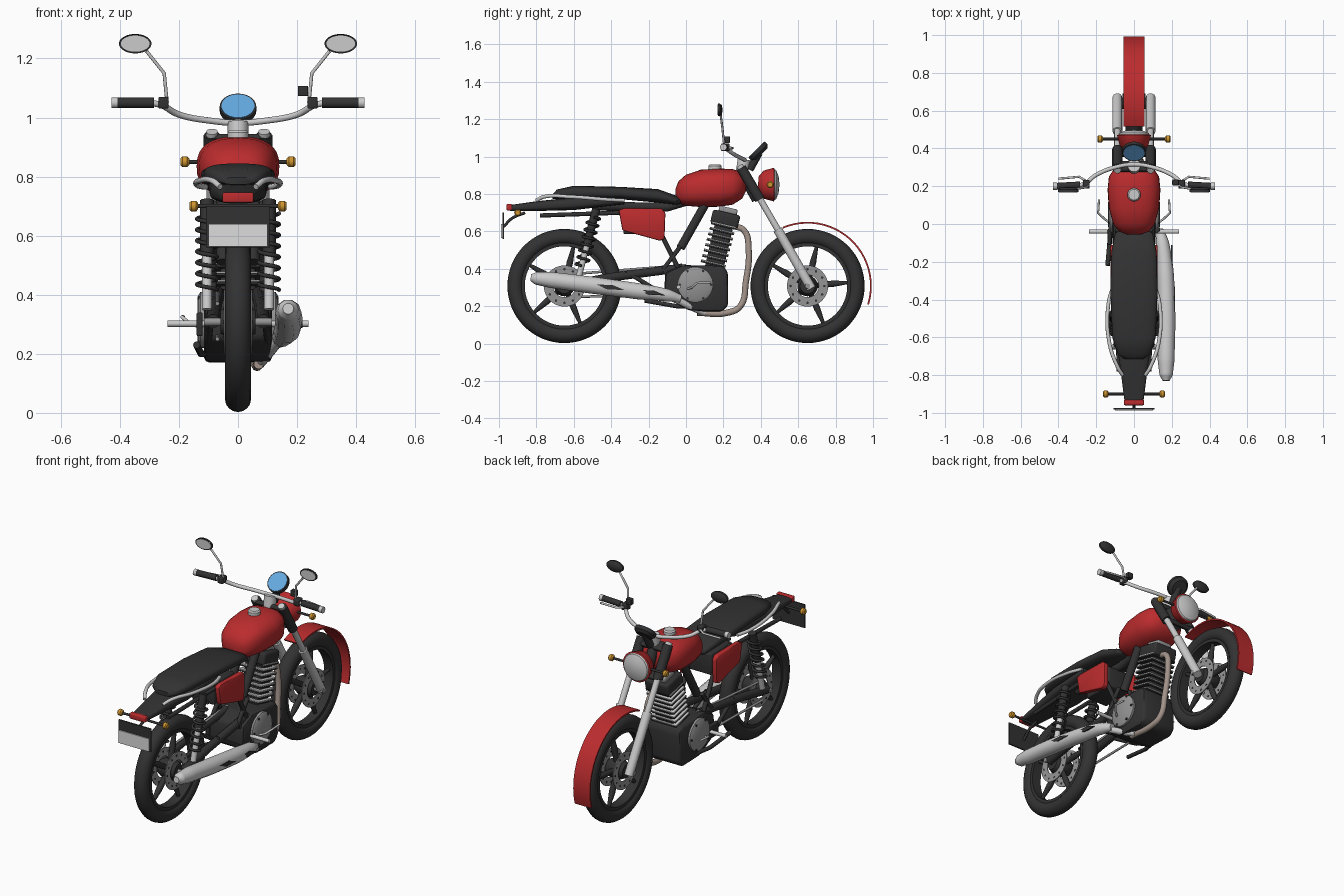
import bpy, bmesh, math
from math import sin, cos, pi, radians
from mathutils import Vector, Matrix

if "Cube" in bpy.data.objects:
    bpy.data.objects.remove(bpy.data.objects["Cube"])


def material(name, r, g, b):
    m = bpy.data.materials.new(name)
    m.use_nodes = True
    m.diffuse_color = (r, g, b, 1)
    m.node_tree.nodes["Principled BSDF"].inputs["Base Color"].default_value = (r, g, b, 1)
    return m


BLACK = material("black", .032, .032, .032)
RED = material("red", .5, .025, .027)
SILVER = material("silver", .6, .6, .6)
GREY = material("steel grey", .3, .3, .3)
ORANGE = material("amber", .62, .3, .03)
BLUE = material("dial blue", .13, .4, .75)
WHITE = material("white", .72, .72, .72)
BROWN = material("header brown", .36, .29, .25)


def finish(name, mesh, mat, angle=40):
    ob = bpy.data.objects.new(name, mesh)
    bpy.context.collection.objects.link(ob)
    mesh.materials.clear()
    mesh.materials.append(mat)
    bpy.ops.object.select_all(action='DESELECT')
    ob.select_set(True)
    bpy.context.view_layer.objects.active = ob
    bpy.ops.object.shade_smooth_by_angle(angle=radians(angle))
    return ob


def from_bm(name, bm, mat, matrix=None):
    bmesh.ops.remove_doubles(bm, verts=bm.verts, dist=1e-5)
    bmesh.ops.recalc_face_normals(bm, faces=bm.faces)
    if matrix:
        bm.transform(matrix)
    mesh = bpy.data.meshes.new(name)
    bm.to_mesh(mesh)
    bm.free()
    return finish(name, mesh, mat)


def tube(name, pts, r, mat, smooth=False, radii=None):
    """Round pipe along points, optionally smoothed or tapered."""
    cu = bpy.data.curves.new(name, 'CURVE')
    cu.dimensions = '3D'
    cu.bevel_depth, cu.bevel_resolution, cu.use_fill_caps = r, 3, True
    sp = cu.splines.new('BEZIER' if smooth else 'POLY')
    seq = sp.bezier_points if smooth else sp.points
    seq.add(len(pts) - 1)
    for i, (p, q) in enumerate(zip(seq, pts)):
        if smooth:
            p.co = q
            p.handle_left_type = p.handle_right_type = 'AUTO'
        else:
            p.co = (*q, 1)
        p.radius = radii[i] if radii else 1
    sp.resolution_u = 8
    tmp = bpy.data.objects.new("tmp", cu)
    bpy.context.collection.objects.link(tmp)
    dg = bpy.context.evaluated_depsgraph_get()
    mesh = bpy.data.meshes.new_from_object(tmp.evaluated_get(dg))
    bpy.data.objects.remove(tmp)
    return finish(name, mesh, mat)


def pair(name, pts, r, mat, smooth=False, radii=None):
    for side, s in (("left", 1), ("right", -1)):
        tube(f"{side}_{name}", [(s * x, y, z) for x, y, z in pts], r, mat, smooth, radii)


def box(name, centre, size, mat, bevel=0, tilt=0):
    bm = bmesh.new()
    bmesh.ops.create_cube(bm, size=1, matrix=Matrix.Diagonal((*size, 1)))
    if bevel:
        bmesh.ops.bevel(bm, geom=bm.edges[:], offset=bevel, segments=3, profile=.5, affect='EDGES')
    return from_bm(name, bm, mat, Matrix.Translation(centre) @ Matrix.Rotation(tilt, 4, 'X'))


def lathe(name, profile, centre, axis, mat, closed=False, scale=(1, 1, 1), steps=40):
    """Spin (radius, height) points about an axis."""
    bm = bmesh.new()
    rings = [[bm.verts.new((r * cos(2 * pi * i / steps), r * sin(2 * pi * i / steps), h))
              for i in range(steps)] for r, h in profile]
    bm.verts.ensure_lookup_table()
    for a, b in zip(rings, rings[1:] + (rings[:1] if closed else [])) :
        for i in range(steps):
            j = (i + 1) % steps
            bm.faces.new((a[i], a[j], b[j], b[i]))
    rot = Vector(axis).to_track_quat('Z', 'Y').to_matrix().to_4x4()
    return from_bm(name, bm, mat, Matrix.Translation(centre) @ Matrix.Diagonal((*scale, 1)) @ rot)


def loft(name, sections, mat, power=.8, n=32):
    """Skin rounded sections (y, centre z, half width, half height)."""
    bm = bmesh.new()
    f = lambda v: math.copysign(abs(v) ** power, v)
    rings = [[bm.verts.new((w * f(cos(2 * pi * i / n)), y, z + h * f(sin(2 * pi * i / n))))
              for i in range(n)] for y, z, w, h in sections]
    for a, b in zip(rings, rings[1:]):
        for i in range(n):
            bm.faces.new((a[i], a[i - 1], b[i - 1], b[i]))
    bm.faces.new(rings[0])
    bm.faces.new(rings[-1])
    return from_bm(name, bm, mat)


def prism(name, outline, x0, x1, mat, bevel=0):
    """Extrude a side outline of (y, z) points across x."""
    bm = bmesh.new()
    face = bm.faces.new([bm.verts.new((x0, y, z)) for y, z in outline])
    top = bmesh.ops.extrude_face_region(bm, geom=[face])["geom"]
    bmesh.ops.translate(bm, vec=(x1 - x0, 0, 0), verts=[v for v in top if isinstance(v, bmesh.types.BMVert)])
    if bevel:
        bmesh.ops.bevel(bm, geom=bm.edges[:], offset=bevel, segments=2, profile=.5, affect='EDGES')
    return from_bm(name, bm, mat)


# Wheels
X = (1, 0, 0)
for end, wy in (("rear", -.65), ("front", .65)):
    c = (0, wy, .308)
    lathe(end + "_tyre", [(.262 + .043 * cos(t), .044 * sin(t)) for t in [2 * pi * i / 16 for i in range(16)]],
          c, X, BLACK, True, steps=64)
    lathe(end + "_rim", [(.212, -.03), (.232, -.03), (.232, .03), (.212, .03)], c, X, BLACK, True, steps=64)
    lathe(end + "_hub", [(0, -.06), (.04, -.06), (.055, -.03), (.055, .03), (.04, .06), (0, .06)], c, X, BLACK)
    tube(end + "_axle", [(-.115, wy, .308), (.115, wy, .308)], .014, GREY)
    for k in range(5):
        a = radians(5 + 72 * k)
        tube(f"{end}_spoke_{k}", [(0, wy + d * cos(a), .308 + d * sin(a)) for d in (.04, .13, .22)],
             .018, BLACK, radii=(.8, 1, .5))
    for side, s in (("left", 1), ("right", -1)):
        x = s * .045
        lathe(f"{end}_{side}_disc", [(.06, x - .003), (.11, x - .003), (.11, x + .003), (.06, x + .003)], c, X, GREY, True)
        for k in range(12):
            a = k * pi / 6
            lathe(f"{end}_{side}_disc_hole_{k}", [(0, -.004), (.007, -.004), (.007, .004), (0, .004)],
                  (x, wy + .09 * cos(a), .308 + .09 * sin(a)), X, BLACK, steps=8)

# Front mudguard
arc = [radians(-17 + 130 * i / 24) for i in range(25)]
prism("front_mudguard", [(.65 + .343 * cos(a), .308 + .343 * sin(a)) for a in arc] +
      [(.65 + .334 * cos(a), .308 + .334 * sin(a)) for a in reversed(arc)], -.055, .055, RED)

# Front fork
pair("fork_upper_cover", [(.088, .295, .94), (.088, .395, .77)], .028, BLACK)
pair("fork_tube", [(.088, .38, .8), (.088, .52, .56)], .018, SILVER)
pair("fork_slider", [(.088, .49, .61), (.088, .67, .295)], .026, SILVER)
pair("fork_cap", [(.088, .285, .952), (.088, .298, .93)], .02, SILVER)
tube("steering_head", [(0, .29, .93), (0, .38, .77)], .03, BLACK)
for n, y, z in (("upper", .305, .922), ("lower", .385, .785)):
    box(n + "_fork_clamp", (0, y, z), (.2, .06, .025), BLACK, .008, radians(-30))
tube("handlebar_clamp", [(0, .3, .92), (0, .31, .985)], .035, SILVER)

# Headlamp and instrument
lathe("headlamp_bowl", [(0, 0), (.045, .004), (.075, .03), (.09, .085), (.082, .088)], (0, .385, .85), (0, 1, 0), RED)
lathe("headlamp_lens", [(.084, .083), (.078, .097), (.045, .11), (0, .115)], (0, .385, .85), (0, 1, 0), SILVER)
tilt = Vector((0, -.7, .7))
dial = Vector((0, .385, 1.03))
lathe("dial_case", [(0, -.025), (.045, -.025), (.062, -.01), (.062, .01), (0, .01)], dial, tilt, BLACK)
lathe("dial_face", [(0, .013), (.056, .013), (.056, .009)], dial, tilt, BLUE)
tube("dial_stand", [(0, .34, .93), (0, .39, 1.02)], .022, BLACK)

# Handlebar, grips, levers and mirrors
bar = [(.425, .2, 1.05), (.27, .21, 1.045), (.2, .26, 1.01), (.1, .3, .99), (0, .315, .982)]
tube("handlebar", bar + [(-x, y, z) for x, y, z in bar[-2::-1]], .011, SILVER, True)
pair("grip", [(.285, .207, 1.05), (.41, .2, 1.05)], .018, BLACK)
pair("bar_end", [(.408, .2, 1.05), (.428, .2, 1.05)], .019, SILVER)
pair("lever", [(.25, .225, 1.05), (.29, .25, 1.045), (.4, .24, 1.04)], .006, SILVER)
pair("mirror_stem", [(.24, .205, 1.05), (.25, .195, 1.15), (.31, .185, 1.225)], .006, SILVER)
for side, s in (("left", 1), ("right", -1)):
    box(side + "_switch_block", (s * .252, .21, 1.05), (.035, .045, .04), BLACK, .006)
    lathe(side + "_mirror_shell", [(.055, -.008), (.055, .004), (.04, .014), (0, .018)],
          (s * .348, .178, 1.25), (0, 1, 0), BLACK, scale=(1, 1, .6))
    lathe(side + "_mirror_glass", [(0, .01), (.05, .01), (.05, .005)],
          (s * .348, .178, 1.25), (0, -1, 0), SILVER, scale=(1, 1, .58))
box("brake_reservoir", (.22, .22, 1.09), (.035, .03, .035), BLACK, .004)

# Fuel tank, seat and tail
loft("fuel_tank", [(-.055, .80, .035, .03), (-.04, .81, .08, .058), (0, .82, .11, .083), (.08, .83, .132, .1),
                   (.18, .834, .14, .102), (.25, .838, .133, .095), (.3, .845, .1, .07), (.32, .85, .05, .035)], RED)
lathe("fuel_cap", [(0, .028), (.028, .028), (.035, .02), (.035, 0)], (0, .155, .93), (0, 0, 1), SILVER)
loft("seat", [(-.715, .785, .05, .012), (-.69, .798, .085, .026), (-.6, .808, .115, .036), (-.35, .805, .125, .033),
              (-.15, .79, .12, .036), (-.05, .766, .1, .024), (-.03, .76, .07, .012)], BLACK, .7)
loft("tail", [(-.94, .725, .05, .016), (-.8, .735, .068, .026), (-.6, .748, .095, .034), (-.33, .765, .1, .02)], BLACK, .6)
box("tail_lamp", (0, -.945, .729), (.105, .03, .034), RED, .006)
pair("grab_rail", [(.06, -.8, .765), (.085, -.76, .785), (.132, -.62, .785), (.135, -.42, .77), (.11, -.33, .765)],
     .01, SILVER, True)
pair("tail_frame_rail", [(.08, -.78, .685), (.09, -.35, .70)], .012, BLACK)

# Turn signals and number plate
for end, y, z, x in (("rear", -.9, .7, .15), ("front", .45, .85, .18)):
    tube(end + "_signal_stalk", [(-x, y, z), (x, y, z)], .007, BLACK)
    pair(end + "_signal", [(x - .015, y, z), (x - .008, y, z), (x + .008, y, z), (x + .014, y, z)],
         .019, ORANGE, radii=(.6, 1, 1, .7))
box("plate_holder", (0, -.978, .63), (.215, .008, .14), BLACK)
box("number_plate", (0, -.984, .602), (.2, .008, .076), WHITE)
tube("plate_bracket", [(0, -.975, .625), (0, -.93, .67), (0, -.86, .7)], .008, BLACK, True)

# Frame, side panels and swingarm
tube("backbone", [(0, .33, .86), (0, .1, .79), (0, -.1, .73), (0, -.5, .735)], .025, BLACK)
pair("main_tube", [(.05, .1, .74), (.05, -.03, .51)], .024, BLACK)
pair("seat_tube", [(.085, -.3, .71), (.085, -.14, .6), (.085, -.04, .4)], .013, BLACK)
pair("brace_tube", [(.085, -.03, .52), (.085, -.12, .4), (.085, -.03, .25)], .013, BLACK)
pair("swingarm", [(.085, -.65, .31), (.08, -.4, .355), (.07, -.02, .405)], .024, BLACK)
pair("lower_cradle", [(.085, -.32, .385), (.1, -.1, .25), (.09, .05, .19)], .012, BLACK)
box("airbox", (0, -.235, .65), (.15, .2, .13), BLACK, .01)
for side, s in (("left", 1), ("right", -1)):
    prism(side + "_side_panel", [(-.36, .715), (-.33, .725), (-.13, .722), (-.11, .7), (-.115, .56), (-.14, .55), (-.34, .605)],
          s * .095, s * .125, RED, .007)
    tube(side + "_chain_run", [(-.07, -.63, .31 + s * .06), (-.07, 0, .34 + s * .08)], .007, GREY)

# Rear suspension
top, low = Vector((0, -.48, .72)), Vector((0, -.575, .35))
for side, s in (("left", .105), ("right", -.105)):
    at = lambda t: top.lerp(low, t) + Vector((s, 0, 0))
    tube(side + "_shock_body", [at(0), at(.5)], .023, BLACK)
    tube(side + "_shock_rod", [at(.45), at(1)], .017, SILVER)
    tube(side + "_shock_spring", [at(.12 + .7 * i / 98) + Vector((.034 * cos(i * pi / 7), .034 * sin(i * pi / 7), 0))
                                  for i in range(99)], .007, BLACK)

# Engine
prism("crankcase", [(-.12, .25), (-.11, .38), (-.02, .42), (.2, .415), (.225, .38), (.225, .2), (.19, .17), (.02, .175)],
      -.115, .115, BLACK, .018)
for side, s in (("left", 1), ("right", -1)):
    lathe(side + "_engine_cover", [(.095, 0), (.095, .015), (.08, .024), (0, .026)], (s * .112, .05, .315), (s, 0, 0), GREY)
    for k in range(6):
        a = k * pi / 3
        lathe(f"{side}_cover_bolt_{k}", [(0, .025), (.007, .025), (.007, 0)],
              (s * .112, .05 + .084 * cos(a), .315 + .084 * sin(a)), (s, 0, 0), BLACK, steps=8)
lean = math.atan2(.07, .3)
box("cylinder", (0, .175, .51), (.12, .1, .24), BLACK, .01, -lean)
for k in range(8):
    y, z = .145 + .0078 * k, .425 + .029 * k
    box(f"fin_{k}", (0, y, z), (.165, .135, .009), BLACK, .002, -lean)
    box(f"fin_top_{k}", (0, y + .002, z + .007), (.165, .135, .007), SILVER, .002, -lean)
box("cylinder_head", (0, .21, .665), (.16, .15, .075), BLACK, .015, -lean)
box("rocker_cover", (0, .225, .71), (.1, .1, .035), GREY, .01, -lean)

# Exhaust
tube("exhaust_header", [(.02, .25, .63), (.02, .31, .605), (.03, .335, .5), (.04, .32, .33), (.05, .29, .2),
                        (.06, .22, .165), (.07, .06, .165)], .017, BROWN, True)
tube("exhaust_link", [(.07, .1, .165), (.1, .02, .2), (.14, -.08, .25)], .019, SILVER, True)
tube("muffler", [(.135, -.03, .24), (.15, -.1, .258), (.165, -.25, .279), (.172, -.5, .312), (.17, -.72, .34),
                 (.17, -.8, .349), (.17, -.83, .353)], .047, SILVER, True, (.45, .75, .95, 1, .95, .75, .4))
for k, y in enumerate((-.18, -.4)):
    z = .27 + (-.18 - y) * .132
    x = .2 if k == 0 else .213
    prism(f"muffler_slot_{k}", [(y + .07, z - .012), (y + .01, z + .013), (y - .08, z + .018), (y - .02, z - .01)],
          x - .004, x + .005, BLACK)

# Foot controls and stand
pair("foot_peg", [(.11, -.04, .302), (.238, -.04, .302)], .011, SILVER)
pair("foot_lever", [(.12, 0, .29), (.16, .03, .3), (.19, .06, .325), (.185, .13, .325)], .006, SILVER)
box("peg_bracket", (-.13, -.07, .3), (.02, .08, .08), BLACK, .005)
tube("side_stand", [(-.1, .1, .2), (-.125, -.05, .2), (-.14, -.22, .23)], .012, BLACK)
